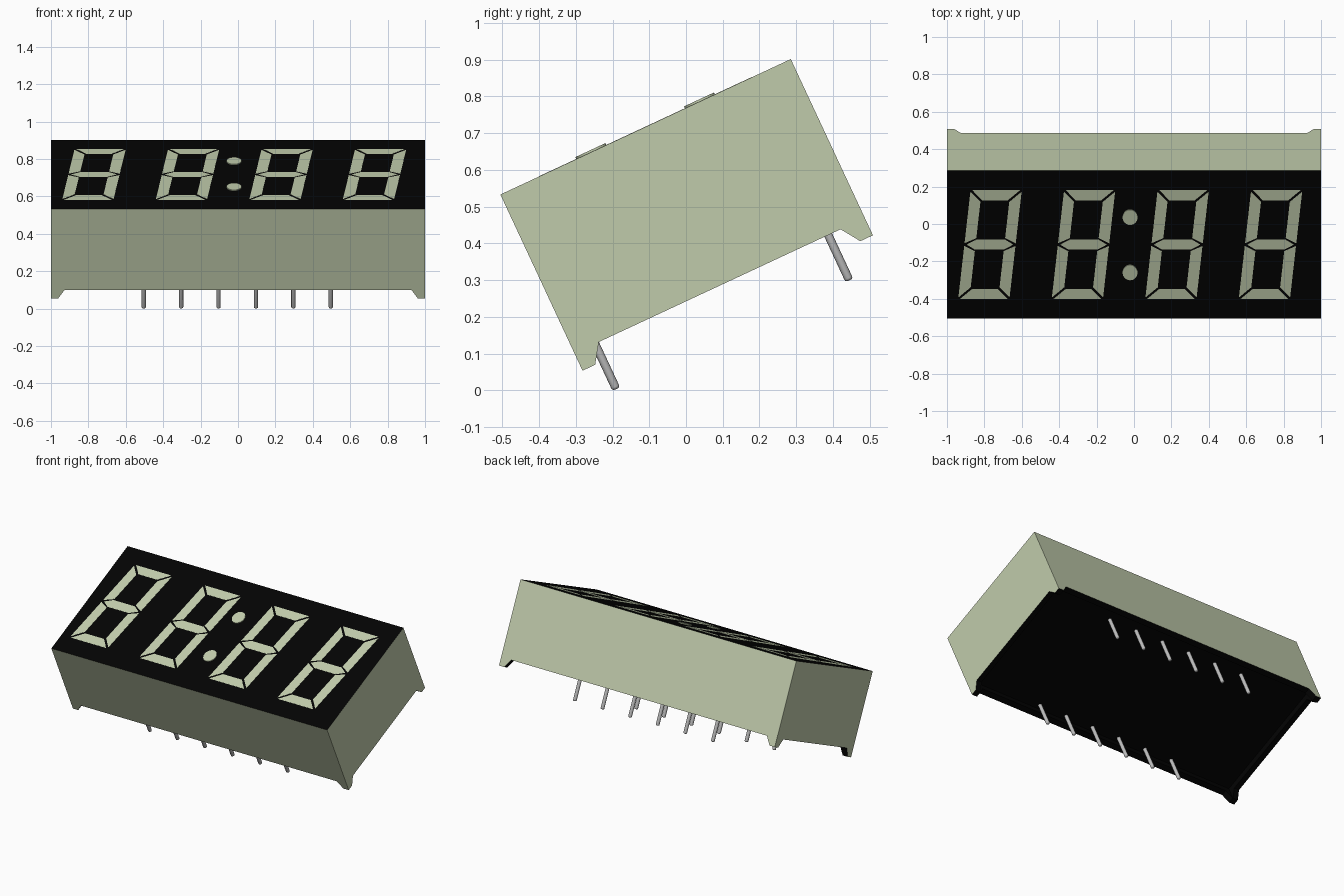
import bpy, bmesh, math
from mathutils import Matrix

if "Cube" in bpy.data.objects:
    bpy.data.objects.remove(bpy.data.objects["Cube"])

# Whole display is modelled flat (top face on local z = 0) and then tilted
TILT = Matrix.Translation((0, -0.11, 0.717)) @ Matrix.Rotation(math.radians(25), 4, 'X')
HX, HY = 1.0, 0.436            # half length and half depth
RIM, FOOT = -0.477, -0.529     # lower rim of the walls and foot tips
FLOOR, WALL = -0.44, 0.036     # recessed underside and wall thickness


def material(name, rgb):
    m = bpy.data.materials.new(name)
    m.diffuse_color = (*rgb, 1)
    m.use_nodes = True
    m.node_tree.nodes["Principled BSDF"].inputs["Base Color"].default_value = m.diffuse_color
    return m


GREEN = material("pale_green", (0.53, 0.60, 0.41))
BLACK = material("black", (0.001, 0.001, 0.001))
METAL = material("pin_metal", (0.5, 0.5, 0.5))


def finish(name, bm, mats):
    me = bpy.data.meshes.new(name)
    bmesh.ops.recalc_face_normals(bm, faces=bm.faces)
    bm.to_mesh(me)
    bm.free()
    for m in mats:
        me.materials.append(m)
    ob = bpy.data.objects.new(name, me)
    bpy.context.collection.objects.link(ob)
    ob.matrix_world = TILT
    return ob


def loft(bm, low, high, z0, z1, caps=(True, True)):
    """Solid between two outlines with equal point counts."""
    a = [bm.verts.new((x, y, z0)) for x, y in low]
    b = [bm.verts.new((x, y, z1)) for x, y in high]
    n = len(a)
    for i in range(n):
        j = (i + 1) % n
        bm.faces.new((a[i], a[j], b[j], b[i]))
    if caps[0]:
        bm.faces.new(a[::-1])
    if caps[1]:
        bm.faces.new(b)


def rectangle(x, y):
    return [(-x, -y), (x, -y), (x, y), (-x, y)]


# Housing: closed block, hollow rim below it, and L-shaped tapered corner feet
bm = bmesh.new()
outer, inner = rectangle(HX, HY), rectangle(HX - WALL, HY - WALL)
rings = [[bm.verts.new((x, y, z)) for x, y in pts] for pts, z in
         ((outer, 0), (outer, RIM), (inner, RIM), (inner, FLOOR))]
for a, b in zip(rings, rings[1:]):
    for i in range(4):
        j = (i + 1) % 4
        bm.faces.new((a[i], a[j], b[j], b[i]))
bm.faces.new(rings[0])
bm.faces.new(rings[-1])
for sx in (-1, 1):
    for sy in (-1, 1):
        def corner(d, t=WALL):
            pts = [(0, 0), (d, 0), (d, t), (t, t), (t, d), (0, d)]
            return [(sx * (HX - x), sy * (HY - y)) for x, y in pts]
        loft(bm, corner(0.038), corner(0.073), FOOT, RIM, (True, False))
bm.normal_update()
# Outer walls are green, everything else is black
for f in bm.faces:
    c = f.calc_center_median()
    upright = abs(f.normal.z) < 0.01
    outside = abs(abs(c.x) - HX) < 1e-4 or abs(abs(c.y) - HY) < 1e-4
    f.material_index = 0 if upright and outside else 1
finish("housing", bm, [GREEN, BLACK])

# Seven-segment digits, slightly slanted
A, B, T, G = 0.137, 0.321, 0.060, 0.009
bar = [(-A + G, B), (A - G, B), (A - T - G, B - T), (-A + T + G, B - T)]
post = [(A, B - G), (A, 0.008), (A - T, T / 2 + 0.008), (A - T, B - T - G)]
middle = [(-A + 0.012, 0), (-A + T, T / 2), (A - T, T / 2),
          (A - 0.012, 0), (A - T, -T / 2), (-A + T, -T / 2)]
segments = [middle]
for s in (-1, 1):
    segments.append([(x, s * y) for x, y in bar])
    segments += [[(t * x, s * y) for x, y in post] for t in (-1, 1)]
for i in range(4):
    bm = bmesh.new()
    for seg in segments:
        pts = [(x + 0.103 * y - 0.770 + 0.5 * i, y) for x, y in seg]
        loft(bm, pts, pts, -0.003, 0.0006)
    finish(f"digit_{i + 1}", bm, [GREEN])

# Colon dots
for name, y in (("colon_dot_upper", 0.163), ("colon_dot_lower", -0.163)):
    bm = bmesh.new()
    ring = [(-0.021 + 0.04 * math.cos(k * math.tau / 32),
             y + 0.045 * math.sin(k * math.tau / 32)) for k in range(32)]
    loft(bm, ring, ring, -0.003, 0.006)
    finish(name, bm, [GREEN])

# Two rows of six round pins with softened tips
LENGTH = 0.613 + FLOOR + 0.003
for row, y in (("front", -0.374), ("back", 0.326)):
    for i in range(6):
        bm = bmesh.new()
        bmesh.ops.create_cone(bm, cap_ends=True, segments=16, radius1=0.0115,
                              radius2=0.0115, depth=LENGTH)
        tip = [e for e in bm.edges if all(v.co.z < 0 for v in e.verts)]
        bmesh.ops.bevel(bm, geom=tip, offset=0.007, segments=3, profile=0.5, affect='EDGES')
        bmesh.ops.translate(bm, verts=bm.verts,
                            vec=(-0.504 + 0.2 * i, y, -0.613 + LENGTH / 2))
        ob = finish(f"pin_{row}_{i + 1}", bm, [METAL])
        bpy.context.view_layer.objects.active = ob
        ob.select_set(True)
        bpy.ops.object.shade_smooth_by_angle(angle=math.radians(40))
        ob.select_set(False)
